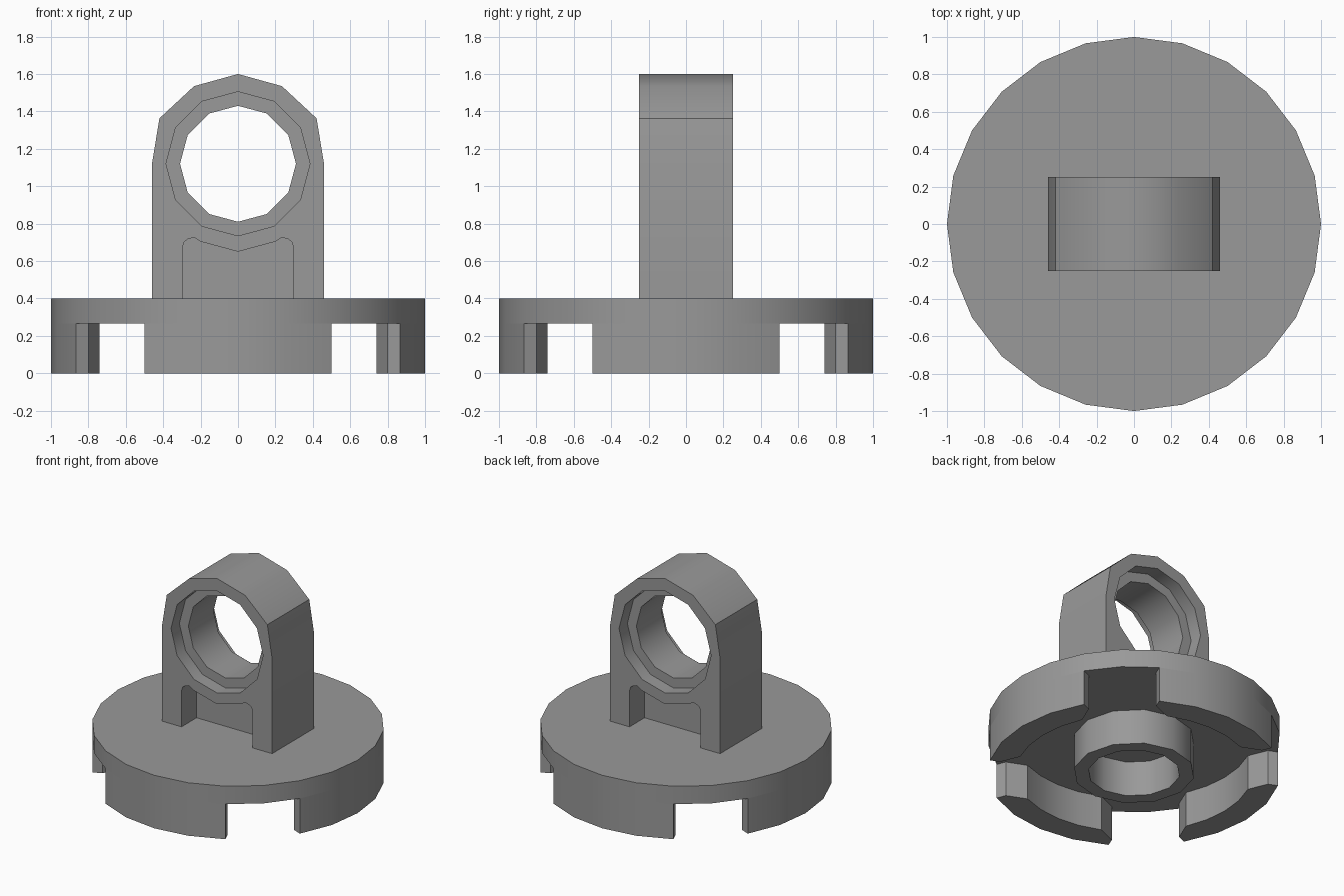
import bpy, bmesh, math
from mathutils import Vector

cube = bpy.data.objects.get("Cube")
if cube:
    bpy.data.objects.remove(cube, do_unlink=True)

grey = bpy.data.materials.new("mid_grey")
grey.use_nodes = True
colour = (0.32, 0.32, 0.32, 1)
grey.diffuse_color = colour
grey.node_tree.nodes["Principled BSDF"].inputs["Base Color"].default_value = colour


def circle(radius, sides, cx=0, cy=0):
    return [(cx + radius * math.sin(math.tau * i / sides),
             cy + radius * math.cos(math.tau * i / sides)) for i in range(sides)]


def prism(name, profile, start, end, axis="z"):
    """Extrude a closed profile along z (profile is x, y) or y (profile is x, z)."""
    place = (lambda a, b: (a, b, start)) if axis == "z" else (lambda a, b: (a, start, b))
    push = (0, 0, end - start) if axis == "z" else (0, end - start, 0)
    bm = bmesh.new()
    face = bm.faces.new([bm.verts.new(place(a, b)) for a, b in profile])
    top = bmesh.ops.extrude_face_region(bm, geom=[face])["geom"]
    bmesh.ops.translate(bm, vec=Vector(push),
                        verts=[v for v in top if isinstance(v, bmesh.types.BMVert)])
    bmesh.ops.recalc_face_normals(bm, faces=bm.faces)
    mesh = bpy.data.meshes.new(name)
    bm.to_mesh(mesh)
    bm.free()
    mesh.materials.append(grey)
    obj = bpy.data.objects.new(name, mesh)
    bpy.context.collection.objects.link(obj)
    return obj


def activate(obj):
    bpy.ops.object.select_all(action="DESELECT")
    obj.select_set(True)
    bpy.context.view_layer.objects.active = obj


def cut(obj, cutter):
    cutter.hide_render = True
    mod = obj.modifiers.new("cut", "BOOLEAN")
    mod.operation, mod.solver, mod.object = "DIFFERENCE", "EXACT", cutter
    activate(obj)
    bpy.ops.object.modifier_apply(modifier=mod.name)
    bpy.data.objects.remove(cutter, do_unlink=True)


def mirrored(half):
    """Close a right-hand outline that ends on the centre line."""
    return half + [(-x, z) for x, z in reversed(half) if x > 0]


PLATE_BOTTOM, PLATE_TOP = 0.265, 0.4
BORE_Z, HALF_DEPTH = 1.12, 0.25
parts = []

# Round top plate
parts.append(prism("round_plate", circle(1, 24), PLATE_BOTTOM, PLATE_TOP))

# Four skirt walls with open notches on the diagonals
outer = [(math.cos(math.radians(a)), math.sin(math.radians(a))) for a in range(-30, 31, 15)]
inner = [(0.81 * math.cos(math.radians(a)), 0.81 * math.sin(math.radians(a)))
         for a in (24, 12, 0, -12, -24)]
wall = outer + [(0.80, 0.473)] + inner + [(0.80, -0.473)]
for i, side in enumerate(("left", "back", "right", "front")):
    c, s = round(math.cos(i * math.pi / 2)), round(math.sin(i * math.pi / 2))
    turned = [(c * x - s * y, s * x + c * y) for x, y in wall]
    parts.append(prism(f"skirt_wall_{side}", turned, 0, PLATE_BOTTOM))

# Hollow boss under the plate
boss = prism("underside_boss", circle(0.415, 12), 0, PLATE_BOTTOM)
cut(boss, prism("boss_bore", circle(0.315, 12), -0.1, PLATE_BOTTOM + 0.1))
parts.append(boss)

# Upright bracket with an arched top
arch = mirrored([(0.46, PLATE_TOP), (0.46, BORE_Z), (0.42, 1.363), (0.235, 1.535), (0, 1.6)])
bracket = prism("upright_bracket", arch, -HALF_DEPTH, HALF_DEPTH, "y")
cut(bracket, prism("bore", circle(0.31, 12, 0, BORE_Z), -1, 1, "y"))

# Counterbore and lower pocket on both faces
pocket = mirrored([(0.297, 0.3), (0.297, 0.67), (0.288, 0.702), (0.268, 0.717),
                   (0.235, 0.727), (0.2, 0.704), (0, 0.65)])
for sign in (-1, 1):
    cut(bracket, prism("counterbore", circle(0.385, 12, 0, BORE_Z), sign * 0.15, sign * 0.5, "y"))
    cut(bracket, prism("pocket", pocket, sign * 0.07, sign * 0.5, "y"))
parts.append(bracket)

for part in parts:
    activate(part)
    bpy.ops.object.shade_smooth_by_angle(angle=math.radians(35))
